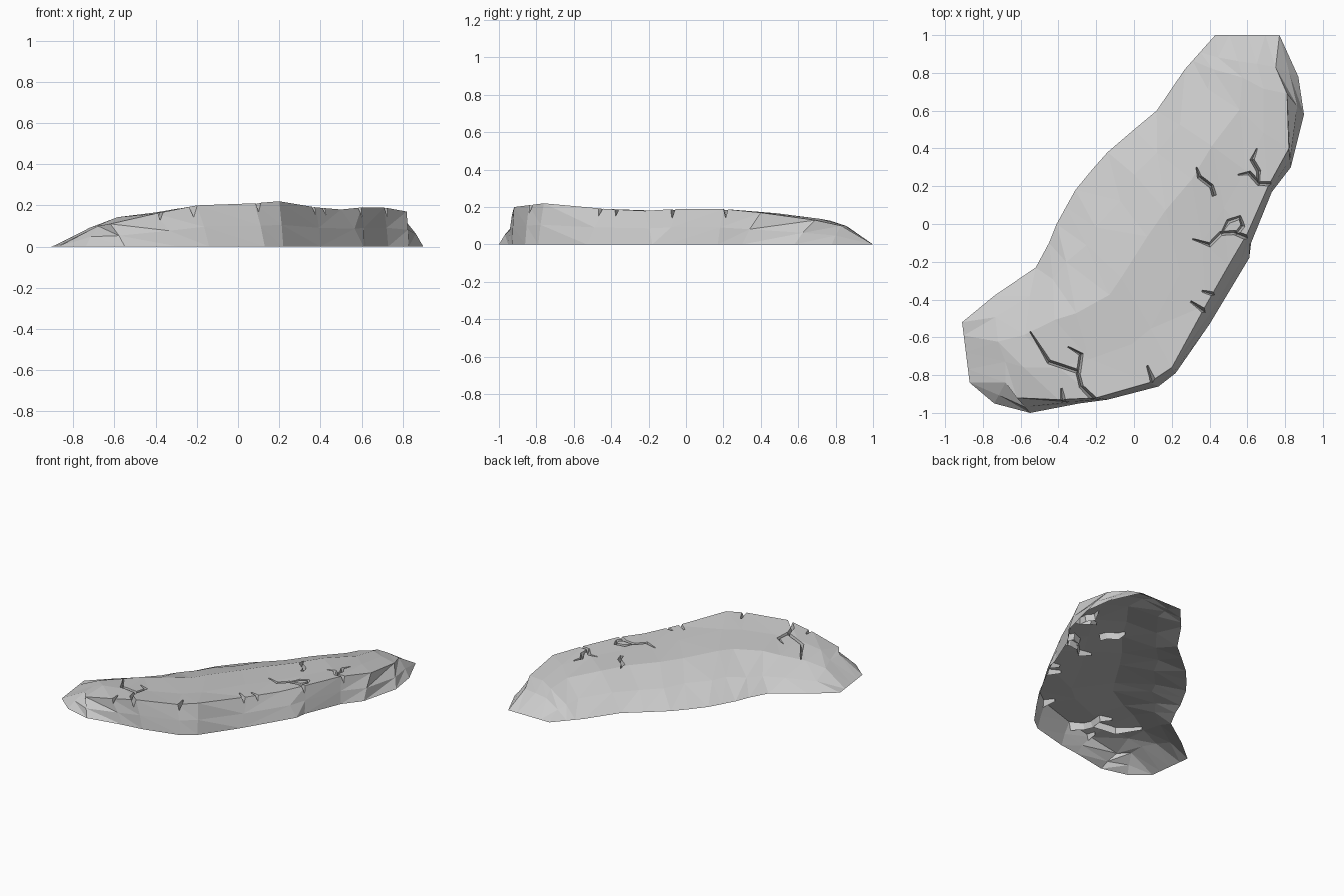
import bpy, bmesh, random
from mathutils import Vector
from mathutils.bvhtree import BVHTree

random.seed(4)
if "Cube" in bpy.data.objects:
    bpy.data.objects.remove(bpy.data.objects["Cube"])

# Stone colour
stone = bpy.data.materials.new("pale_grey_stone")
stone.use_nodes = True
stone.diffuse_color = (.6, .6, .6, 1)
stone.node_tree.nodes["Principled BSDF"].inputs["Base Color"].default_value = (.6, .6, .6, 1)

# Cross sections along the slab: back foot, front rim, front foot, crown and rim heights
SECTIONS = [
    ((-.91, -.52), (-.87, -.84), (-.87, -.84), 0, 0),
    ((-.74, -.38), (-.68, -.84), (-.74, -.95), .1, .1),
    ((-.52, -.23), (-.62, -.92), (-.55, -1), .14, .11),
    ((-.45, -.1), (-.4, -.93), (-.29, -.95), .165, .16),
    ((-.41, 0), (-.2, -.92), (-.14, -.93), .18, .2),
    ((-.36, .09), (.08, -.84), (.13, -.86), .19, .21),
    ((-.31, .18), (.2, -.76), (.22, -.79), .195, .22),
    ((-.22, .29), (.38, -.43), (.4, -.53), .185, .19),
    ((-.14, .38), (.5, -.22), (.61, -.18), .18, .18),
    ((0, .5), (.6, -.05), (.62, -.1), .18, .19),
    ((.12, .6), (.71, .2), (.73, .17), .18, .19),
    ((.27, .82), (.82, .4), (.83, .3), .165, .17),
    ((.31, .865), (.81, .69), (.9, .58), .14, .13),
    ((.35, .91), (.75, .83), (.87, .78), .1, .1),
    ((.43, 1), (.77, 1), (.77, 1), 0, 0),
]
DOME = [(.22, .5), (.5, .92), (.78, 1)]  # fraction across, fraction of crown


def section_points(back, rim, foot, crown, rim_z):
    b, r, f = (Vector((*p, 0)) for p in (back, rim, foot))
    pts = [b]
    for t, h in DOME:
        p = b.lerp(r, t)
        if crown:
            p += Vector((random.uniform(-.015, .015), random.uniform(-.015, .015), 0))
            p.z = crown * h + random.uniform(-.004, .004)
        pts.append(p)
    wall = r.lerp(f, .6)
    wall.z = rim_z * .48
    r.z = rim_z
    return pts + [r, wall, f]


# Faceted body, closed for now so that the cracks can be cut
bm = bmesh.new()
rows = [[bm.verts.new(p) for p in section_points(*s)] for s in SECTIONS]
for i, (left, right) in enumerate(zip(rows, rows[1:])):
    for j in range(len(left) - 1):
        a, b, c, d = left[j], left[j + 1], right[j + 1], right[j]
        if i < len(rows) // 2:
            tris = (a, b, c), (a, c, d)
        else:
            tris = (a, b, d), (b, c, d)
        for tri in tris:
            bm.faces.new(tri)
bmesh.ops.remove_doubles(bm, verts=bm.verts, dist=.0001)
bmesh.ops.holes_fill(bm, edges=[e for e in bm.edges if e.is_boundary], sides=0)
bmesh.ops.recalc_face_normals(bm, faces=bm.faces)
surface = BVHTree.FromBMesh(bm)
mesh = bpy.data.meshes.new("rock_slab")
bm.to_mesh(mesh)
bm.free()
slab = bpy.data.objects.new("rock_slab", mesh)
bpy.context.collection.objects.link(slab)
mesh.materials.append(stone)


def cut_crack(path, width, depth):
    """Cut a V groove that follows the surface, narrow at its first point."""
    pts = [Vector((*p, 0)) for p in path]
    cb = bmesh.new()
    rings, height = [], .1
    for i, p in enumerate(pts):
        hit = surface.ray_cast(p + Vector((0, 0, 1)), Vector((0, 0, -1)))[0]
        if hit and hit.z > .1:
            height = hit.z
        along = (pts[min(i + 1, len(pts) - 1)] - pts[max(i - 1, 0)]).normalized()
        side = Vector((-along.y, along.x, 0)) * width * (.25 if i == 0 else 1)
        d = depth * (.4 if i == 0 else 1)
        rings.append([cb.verts.new(v) for v in (
            p + side * (1 + .04 / d) + Vector((0, 0, height + .04)),
            p - side * (1 + .04 / d) + Vector((0, 0, height + .04)),
            p + Vector((0, 0, height - d)))])
    for r, s in zip(rings, rings[1:]):
        for k in range(3):
            n = (k + 1) % 3
            cb.faces.new((r[k], r[n], s[n]))
            cb.faces.new((r[k], s[n], s[k]))
    cb.faces.new(rings[0])
    cb.faces.new(rings[-1])
    bmesh.ops.recalc_face_normals(cb, faces=cb.faces)
    cm = bpy.data.meshes.new("crack_cutter")
    cb.to_mesh(cm)
    cb.free()
    cutter = bpy.data.objects.new("crack_cutter", cm)
    cutter.hide_render = True
    bpy.context.collection.objects.link(cutter)
    mod = slab.modifiers.new("crack", "BOOLEAN")
    mod.operation, mod.solver, mod.object = "DIFFERENCE", "EXACT", cutter
    bpy.context.view_layer.objects.active = slab
    bpy.ops.object.modifier_apply(modifier=mod.name)
    bpy.data.objects.remove(cutter)


# Branching cracks on the top
CRACKS = [
    [(-.55, -.57), (-.45, -.73), (-.3, -.78), (-.28, -.86), (-.19, -.95)],
    [(-.35, -.65), (-.28, -.69), (-.295, -.79)],
    [(.33, .3), (.345, .25), (.41, .2), (.425, .15)],
    [(.65, .4), (.625, .34), (.66, .28), (.66, .215), (.76, .21)],
    [(.55, .26), (.61, .27), (.665, .21)],
    [(.31, -.08), (.4, -.11), (.46, -.05), (.53, -.045), (.64, -.09)],
    [(.46, -.055), (.5, .015), (.56, .035), (.575, -.01), (.54, -.055)],
]
for path in CRACKS:
    cut_crack(path, .012, .045)

# Wider chips along the front rim
CHIPS = [
    [(.07, -.75), (.12, -.9)],
    [(-.385, -.87), (-.375, -.97)],
    [(.3, -.41), (.42, -.5)],
    [(.36, -.355), (.47, -.39)],
]
for path in CHIPS:
    cut_crack(path, .02, .05)

# Open the underside, leaving a shell
bm = bmesh.new()
bm.from_mesh(slab.data)
base = [f for f in bm.faces if all(v.co.z < .0005 for v in f.verts)]
bmesh.ops.delete(bm, geom=base, context="FACES")
for f in bm.faces:
    f.smooth = False
    f.material_index = 0
bm.to_mesh(slab.data)
bm.free()
